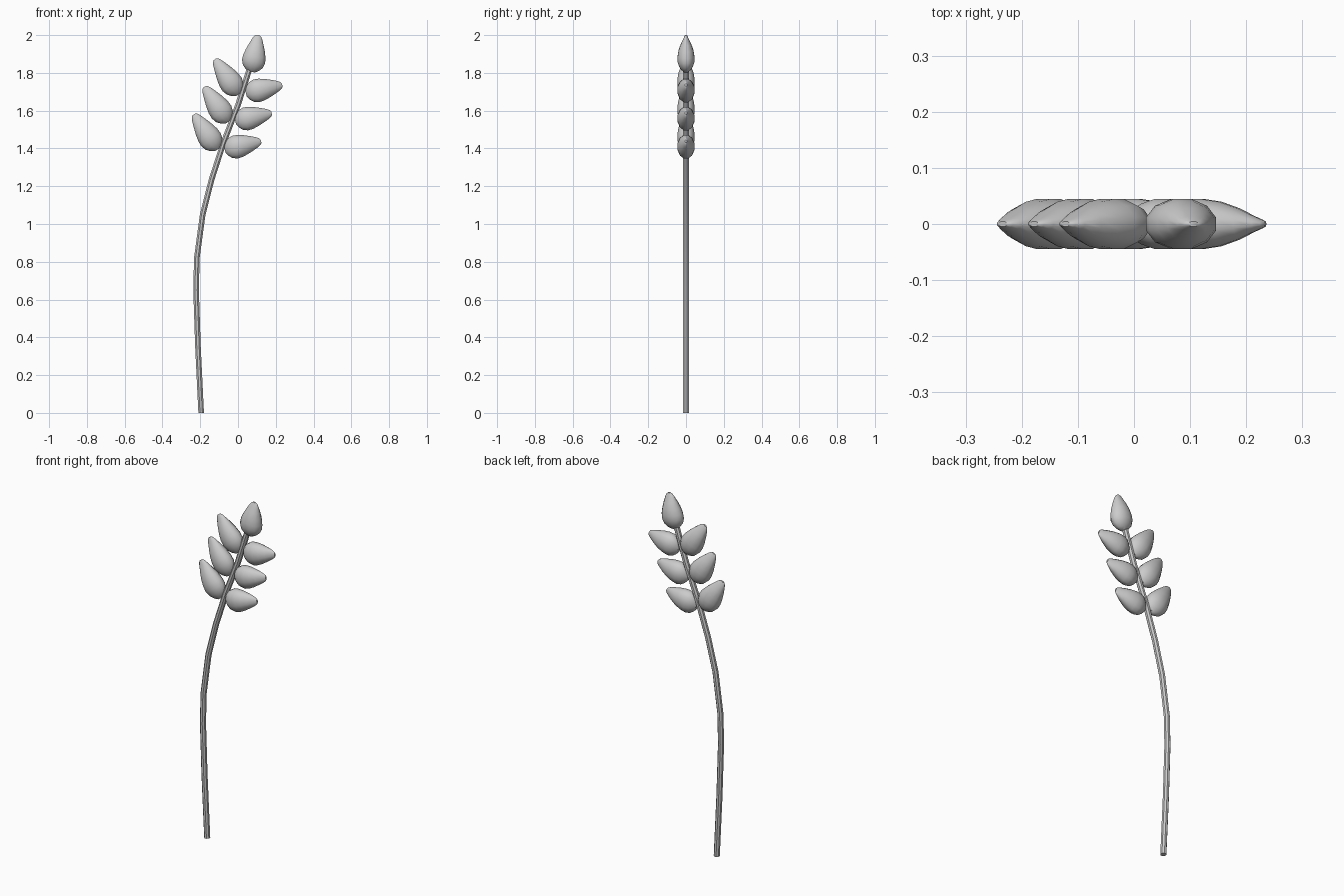
import bpy, bmesh
from math import cos, sin, pi
from mathutils import Vector

if "Cube" in bpy.data.objects:
    bpy.data.objects.remove(bpy.data.objects["Cube"])


def skin(name, rings):
    """Loft a list of closed rings into a capped, smooth mesh."""
    bm = bmesh.new()
    loops = [[bm.verts.new(p) for p in ring] for ring in rings]
    n = len(loops[0])
    for a, b in zip(loops, loops[1:]):
        for i in range(n):
            j = (i + 1) % n
            bm.faces.new((a[i], a[j], b[j], b[i]))
    bm.faces.new(loops[0][::-1])
    bm.faces.new(loops[-1])
    bmesh.ops.recalc_face_normals(bm, faces=bm.faces)
    me = bpy.data.meshes.new(name)
    bm.to_mesh(me)
    bm.free()
    ob = bpy.data.objects.new(name, me)
    bpy.context.collection.objects.link(ob)
    bpy.ops.object.select_all(action='DESELECT')
    ob.select_set(True)
    bpy.context.view_layer.objects.active = ob
    bpy.ops.object.shade_smooth_by_angle(angle=0.7)
    return ob


def ring(center, side, rx, ry, n):
    return [center + side * (rx * cos(2 * pi * (i + .5) / n))
            + Vector((0, ry * sin(2 * pi * (i + .5) / n), 0)) for i in range(n)]


# Curved stem
path = [Vector((x, 0, z)) for x, z in (
    (-.195, 0), (-.212, .35), (-.222, .65), (-.218, .82), (-.187, 1.05),
    (-.14, 1.235), (-.077, 1.43), (0, 1.63), (.07, 1.85))]
rings = []
for i, p in enumerate(path):
    d = (path[min(i + 1, len(path) - 1)] - path[max(i - 1, 0)]).normalized()
    side = Vector((1, 0, 0)) if i == 0 else Vector((d.z, 0, -d.x))
    rings.append(ring(p, side, .016, .017, 8))
skin("stem", rings)

# Grain profile: position along axis, half width, half thickness (y)
PROFILE = ((0, .018, .012), (.06, .038, .025), (.15, .055, .037), (.28, .064, .046),
           (.42, .062, .046), (.58, .053, .041), (.75, .040, .029),
           (.9, .027, .014), (.97, .018, .008), (1, .009, .005))


def grain(name, base, tip):
    a, b = Vector((base[0], 0, base[1])), Vector((tip[0], 0, tip[1]))
    d = (b - a).normalized()
    side = Vector((d.z, 0, -d.x))
    skin(name, [ring(a.lerp(b, t), side, w, h, 12) for t, w, h in PROFILE])


# Three pairs of side grains stepping up the stem, plus the tip grain
for k in range(3):
    x, z = .056 * k, .146 * k
    grain(f"left_grain_{k + 1}", (-.108 + x, 1.395 + z), (-.234 + x, 1.58 + z))
    grain(f"right_grain_{k + 1}", (-.07 + x, 1.395 + z * 1.02), (.122 + x, 1.438 + z * 1.02))
grain("top_grain", (.073, 1.805), (.106, 2.0))
